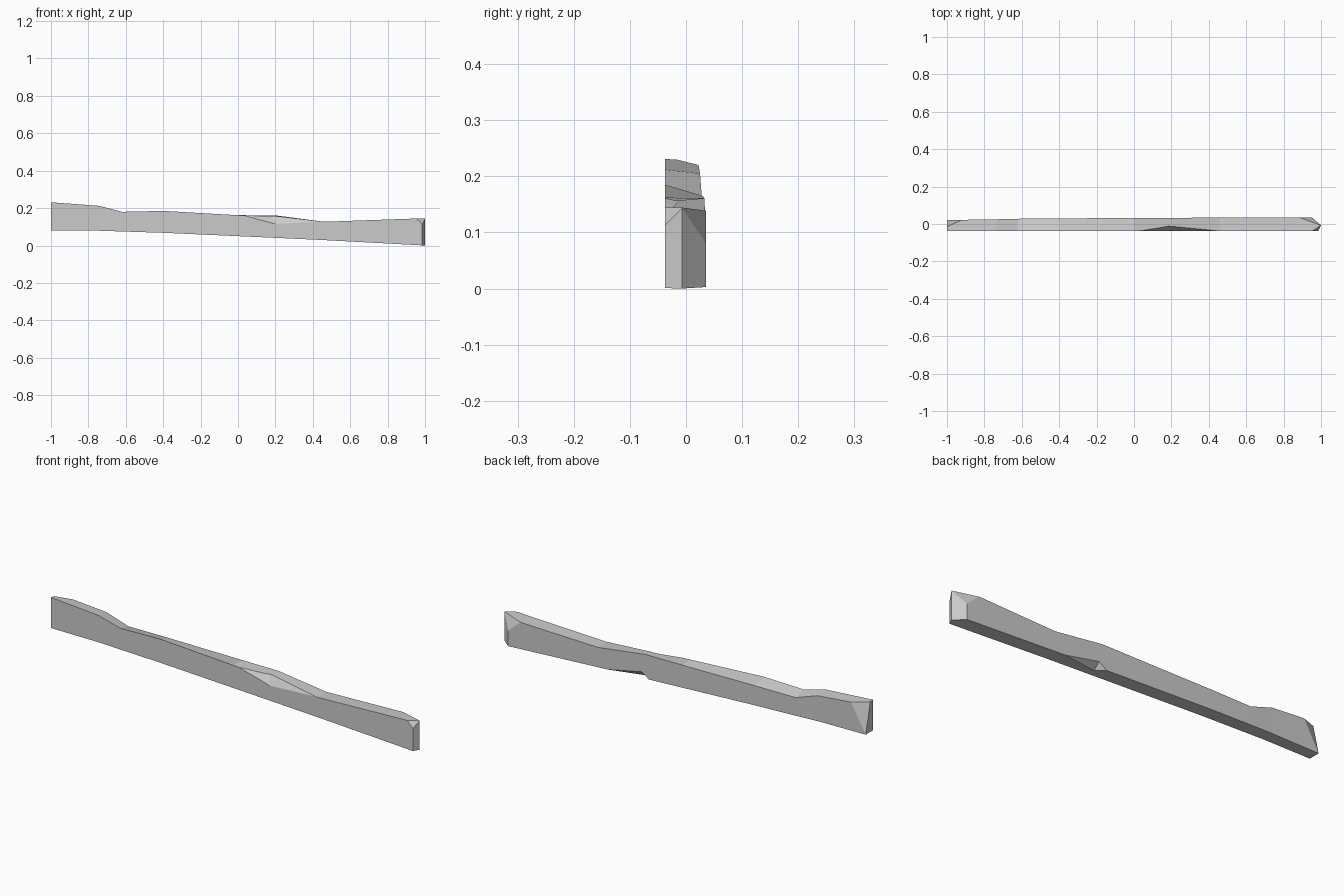
import bpy, bmesh
from mathutils import Vector

old = bpy.data.objects.get("Cube")
if old:
    bpy.data.objects.remove(old)

grey = bpy.data.materials.new("plain grey")
grey.use_nodes = True
colour = (0.6, 0.6, 0.6, 1)
grey.diffuse_color = colour
grey.node_tree.nodes["Principled BSDF"].inputs["Base Color"].default_value = colour

FRONT = -0.037


def add_object(name, bm):
    bmesh.ops.recalc_face_normals(bm, faces=bm.faces[:])
    mesh = bpy.data.meshes.new(name)
    bm.to_mesh(mesh)
    bm.free()
    mesh.materials.append(grey)
    obj = bpy.data.objects.new(name, mesh)
    bpy.context.collection.objects.link(obj)
    return obj


# Worn plank outline: x, back y, bottom z, front top z, back top z
stations = [
    (-1.0, 0.021, 0.08, 0.231, 0.227),
    (-0.74, 0.025, 0.079, 0.212, 0.205),
    (-0.62, 0.028, 0.075, 0.18, 0.165),
    (-0.4, 0.030, 0.068, 0.185, 0.165),
    (0.0, 0.032, 0.05, 0.162, 0.162),
    (0.2, 0.033, 0.041, 0.155, 0.161),
    (0.46, 0.034, 0.029, 0.127, 0.127),
    (1.0, 0.036, 0.0, 0.146, 0.142),
]
bm = bmesh.new()
rings = [[bm.verts.new(p) for p in ((x, FRONT, low), (x, back, low), (x, back, zb), (x, FRONT, zf))]
         for x, back, low, zf, zb in stations]
for a, b in zip(rings, rings[1:]):
    for i in range(4):
        j = (i + 1) % 4
        bm.faces.new((a[i], a[j], b[j], b[i]))
bm.faces.new(rings[0])
bm.faces.new(rings[-1])


# Slice off a corner through three points and cap the cut
def chop(p, q, r):
    p, q, r = Vector(p), Vector(q), Vector(r)
    normal = (q - p).cross(r - p)
    if normal.dot(p - Vector((0, 0, 0.1))) < 0:
        normal.negate()
    cut = bmesh.ops.bisect_plane(bm, geom=bm.verts[:] + bm.edges[:] + bm.faces[:],
                                 plane_co=p, plane_no=normal, clear_outer=True)
    edges = [e for e in cut["geom_cut"] if isinstance(e, bmesh.types.BMEdge)]
    bmesh.ops.holes_fill(bm, edges=edges, sides=0)


tip = (1, -0.007, 0.143)
chop(tip, (1, -0.007, 0), (0.985, FRONT, 0))
chop(tip, (1, -0.007, 0), (0.95, 0.036, 0))
chop(tip, (0.955, FRONT, 0.143), (0.985, FRONT, 0.113))
chop(tip, (0.88, 0.036, 0.14), (0.95, 0.036, 0.08))
chop((-1, -0.015, 0.23), (-0.92, 0.022, 0.22), (-1, 0.021, 0.08))
plank = add_object("plank", bm)


# Pointed notches chipped out of the long edges
def notch(name, points):
    cutter_bm = bmesh.new()
    for p in points:
        cutter_bm.verts.new(p)
    bmesh.ops.convex_hull(cutter_bm, input=cutter_bm.verts[:])
    cutter = add_object(name, cutter_bm)
    cutter.hide_render = True
    cutter.hide_set(True)
    mod = plank.modifiers.new(name, "BOOLEAN")
    mod.operation = "DIFFERENCE"
    mod.solver = "EXACT"
    mod.object = cutter
    return cutter


cutters = [
    notch("top_front_notch", [(0.03, FRONT, 0.161), (0.45, FRONT, 0.128), (0.2, FRONT, 0.115),
                              (0.18, -0.01, 0.16), (0.2, -0.06, 0.2)]),
    notch("bottom_back_notch", [(0.41, 0.034, 0.031), (0.18, 0.033, 0.042), (0.22, 0.033, 0.07),
                                (0.22, 0.0, 0.04), (0.25, 0.06, 0.01)]),
]

# Bake the notches and drop the cutters
bpy.context.view_layer.update()
graph = bpy.context.evaluated_depsgraph_get()
baked = bpy.data.meshes.new_from_object(plank.evaluated_get(graph))
plank.modifiers.clear()
plank.data = baked
for cutter in cutters:
    bpy.data.objects.remove(cutter)
